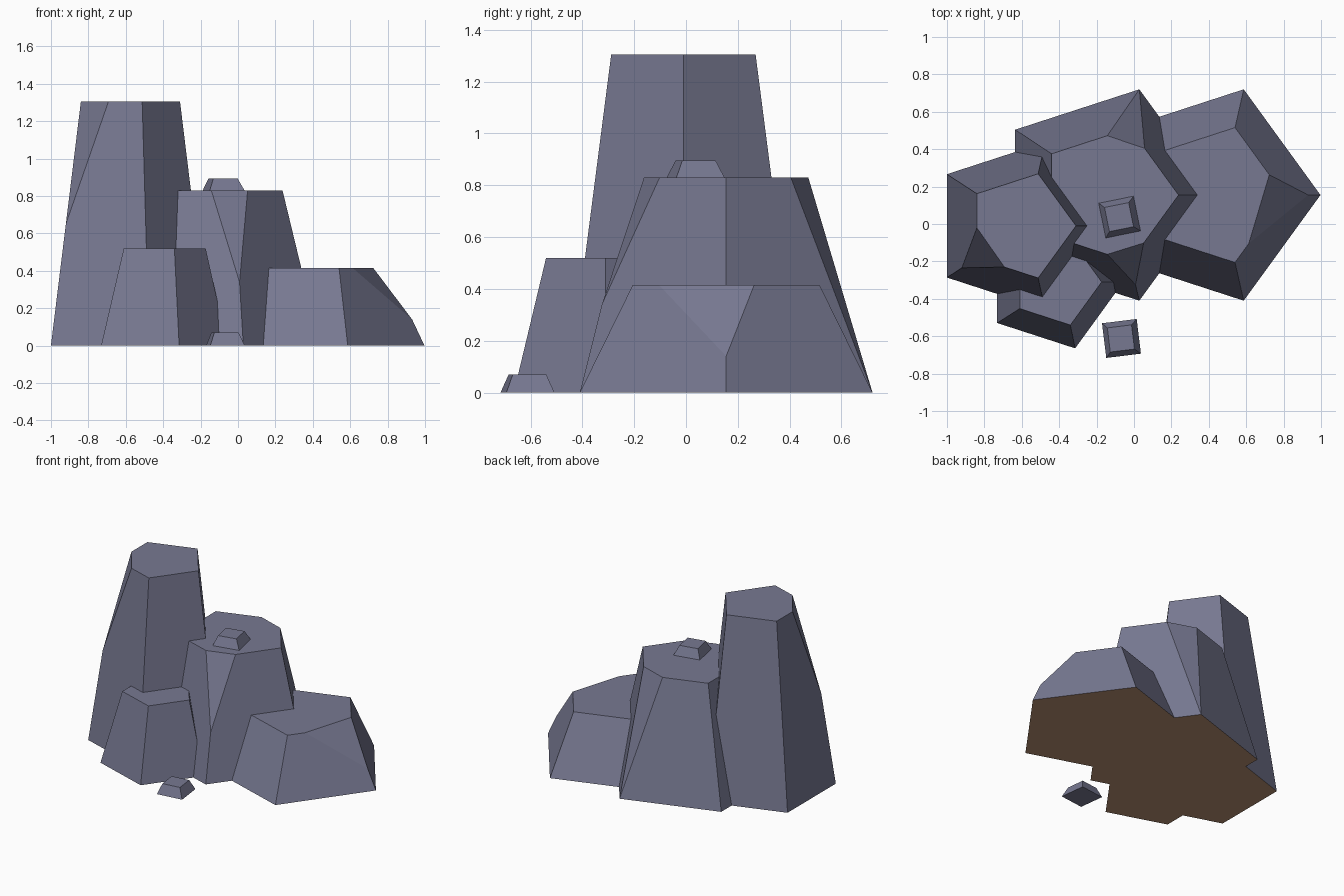
import bpy, bmesh, math
from mathutils import Vector

if "Cube" in bpy.data.objects:
    bpy.data.objects.remove(bpy.data.objects["Cube"])


def material(name, rgb):
    m = bpy.data.materials.new(name)
    m.diffuse_color = (*rgb, 1)
    m.use_nodes = True
    m.node_tree.nodes["Principled BSDF"].inputs["Base Color"].default_value = m.diffuse_color
    return m


STONE = material("grey_stone", (0.185, 0.19, 0.285))
EARTH = material("brown_earth", (0.48, 0.28, 0.17))


def ring(cx, cy, r, z, sides, turn):
    return [Vector((cx + r * math.cos(turn + i * math.tau / sides),
                    cy + r * math.sin(turn + i * math.tau / sides), z))
            for i in range(sides)]


def rock(name, base, top, y, z0, z1, sides=5, turn=0.0, chips=(), earth=True):
    """Tapered rock; base and top are (centre x, radius).
    chips: (corner, fraction to previous, fraction to next, depth z)"""
    low = ring(base[0], y, base[1], z0, sides, turn)
    high = ring(top[0], y, top[1], z1, sides, turn)
    pts = list(low)
    chipped = {c[0]: c[1:] for c in chips}
    for k in range(sides):
        if k in chipped:
            back, ahead, z = chipped[k]
            pts += [high[k].lerp(high[k - 1], back),
                    high[k].lerp(high[(k + 1) % sides], ahead)]
            if z > z0:
                pts.append(low[k].lerp(high[k], (z - z0) / (z1 - z0)))
        else:
            pts.append(high[k])
    bm = bmesh.new()
    for p in pts:
        bm.verts.new(p)
    bmesh.ops.convex_hull(bm, input=bm.verts[:])
    bmesh.ops.dissolve_limit(bm, angle_limit=math.radians(0.3),
                             verts=bm.verts[:], edges=bm.edges[:])
    bmesh.ops.recalc_face_normals(bm, faces=bm.faces[:])
    # Undersides of the big rocks are earth
    for f in bm.faces:
        f.material_index = 1 if earth and f.normal.z < -0.9 else 0
    me = bpy.data.meshes.new(name)
    bm.to_mesh(me)
    bm.free()
    me.materials.append(STONE)
    me.materials.append(EARTH)
    ob = bpy.data.objects.new(name, me)
    bpy.context.collection.objects.link(ob)
    return ob


# Four rock columns, each a tapered pentagon with chipped corners
cluster = rock("rock_cluster", (-0.155, 0.594), (-0.137, 0.375), 0.155, 0, 0.83,
               chips=[(1, 0.3, 0.29, 0), (4, 0.29, 0.28, 0.34)])
others = [
    rock("tall_rock", (-0.62, 0.47), (-0.603, 0.293), -0.01, 0, 1.305,
         chips=[(3, 0.47, 0.45, 0.65)]),
    rock("low_rock", (0.403, 0.594), (0.423, 0.379), 0.155, 0, 0.415,
         chips=[(0, 0.72, 0.3, 0.14)]),
    rock("front_rock", (-0.43, 0.373), (-0.415, 0.242), -0.31, 0, 0.52),
]

# Merge the columns into one solid
bpy.context.view_layer.objects.active = cluster
for ob in others:
    mod = cluster.modifiers.new("merge", 'BOOLEAN')
    mod.operation = 'UNION'
    mod.solver = 'EXACT'
    mod.object = ob
    bpy.ops.object.modifier_apply(modifier=mod.name)
    bpy.data.objects.remove(ob)

# Two loose pebbles: one on the middle rock, one on the ground
rock("upper_pebble", (-0.077, 0.134), (-0.08, 0.093), 0.037, 0.83, 0.895,
     sides=4, turn=math.radians(56.5), earth=False)
rock("ground_pebble", (-0.067, 0.132), (-0.07, 0.092), -0.612, 0, 0.07,
     sides=4, turn=math.radians(52), earth=False)
